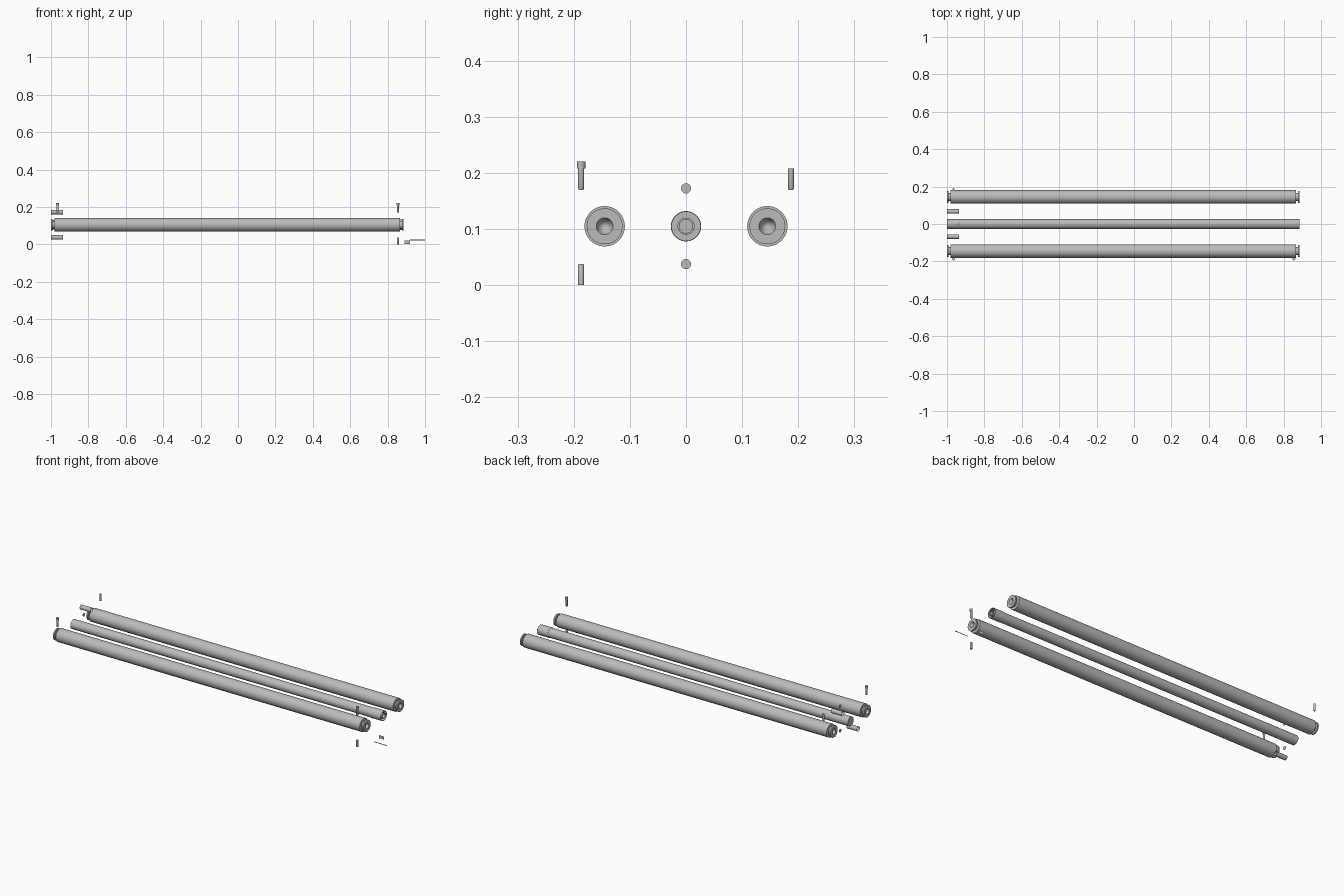
import bpy, bmesh, math
from mathutils import Vector

if "Cube" in bpy.data.objects:
    bpy.data.objects.remove(bpy.data.objects["Cube"])

steel = bpy.data.materials.new("grey_steel")
steel.use_nodes = True
GREY = (0.5, 0.5, 0.5, 1)
steel.diffuse_color = GREY
steel.node_tree.nodes["Principled BSDF"].inputs["Base Color"].default_value = GREY

AXLE_Z = 0.105
OFFSET = 0.0675


def finish(name, bm, location=(0, 0, 0)):
    mesh = bpy.data.meshes.new(name)
    bm.to_mesh(mesh)
    bm.free()
    mesh.materials.append(steel)
    obj = bpy.data.objects.new(name, mesh)
    obj.location = location
    bpy.context.collection.objects.link(obj)
    for o in bpy.context.selected_objects:
        o.select_set(False)
    obj.select_set(True)
    bpy.context.view_layer.objects.active = obj
    bpy.ops.object.shade_smooth_by_angle(angle=math.radians(35))
    return obj


def lathe(name, profile, location, axis="X", sides=40):
    """Spin (position along axis, radius) points around the axis."""
    along = Vector((1, 0, 0)) if axis == "X" else Vector((0, 0, 1))
    bm = bmesh.new()
    verts = [bm.verts.new(along * p + Vector((0, r, 0))) for p, r in profile]
    edges = [bm.edges.new(pair) for pair in zip(verts, verts[1:])]
    bmesh.ops.spin(bm, geom=verts + edges, cent=(0, 0, 0), axis=along,
                   angle=math.tau, steps=sides, use_merge=False)
    bmesh.ops.remove_doubles(bm, verts=bm.verts, dist=1e-5)
    bmesh.ops.recalc_face_normals(bm, faces=bm.faces)
    return finish(name, bm, location)


def plate(name, x0, x1, y, z0, z1):
    bm = bmesh.new()
    corners = [(x0, y, z0), (x1, y, z0), (x1, y, z1), (x0, y, z1)]
    bm.faces.new([bm.verts.new(c) for c in corners])
    return finish(name, bm)


# Two large rollers with grooved ends, end flanges and conical centre holes
half_end = [(0.9225, 0.036), (0.9225, 0.021), (0.935, 0.021), (0.935, 0.032),
            (0.9425, 0.032), (0.9425, 0.015), (0.935, 0.012), (0.915, 0.0)]
roller = [(-p, r) for p, r in reversed(half_end)] + half_end
for name, y in (("front_roller", -0.145), ("back_roller", 0.145)):
    lathe(name, roller, (-0.0575, y, AXLE_Z))

# Central shaft with a sleeve and an end ring
lathe("centre_shaft", [(-1, 0), (-1, 0.0255), (0.865, 0.0255), (0.865, 0)],
      (0, 0, AXLE_Z))
lathe("shaft_sleeve", [(0.82, 0.0255), (0.82, 0.027), (0.885, 0.027), (0.885, 0.0255)],
      (0, 0, AXLE_Z))
lathe("shaft_end_ring", [(0.865, 0.015), (0.885, 0.015), (0.885, 0.012), (0.865, 0.012)],
      (0, 0, AXLE_Z))

# Loose open bushings and thin discs at the right-hand end
for name, side in (("upper", 1), ("lower", -1)):
    z = AXLE_Z + side * OFFSET
    lathe(name + "_bushing", [(-1, 0.0125), (-0.935, 0.0125)],
          (0, side * OFFSET, z), sides=28)
    lathe(name + "_disc", [(-0.937, 0), (-0.937, 0.009), (-0.935, 0.009), (-0.935, 0)],
          (0, 0, z), sides=24)

# Set screws standing above and below the rollers
plain = [(0, 0), (0, 0.004), (0.003, 0.0055), (0.038, 0.0055), (0.038, 0)]
headed = plain[:3] + [(0.038, 0.0055), (0.038, 0.0075), (0.05, 0.0075), (0.05, 0)]
inverted = [(0.038 - p, r) for p, r in reversed(plain)]
screws = [("front_left_screw", headed, 0.855, -0.187, 0.17),
          ("front_right_screw", headed, -0.965, -0.187, 0.17),
          ("back_right_screw", plain, -0.965, 0.187, 0.17),
          ("lower_left_screw", inverted, 0.855, -0.187, 0)]
for name, profile, x, y, z in screws:
    lathe(name, profile, (x, y, z), axis="Z", sides=20)

# Small flat tab and thin strip beside the left end
plate("flat_tab", 0.89, 0.92, -0.05, 0.003, 0.02)
plate("thin_strip", 0.92, 1.0, -0.135, 0.022, 0.026)
